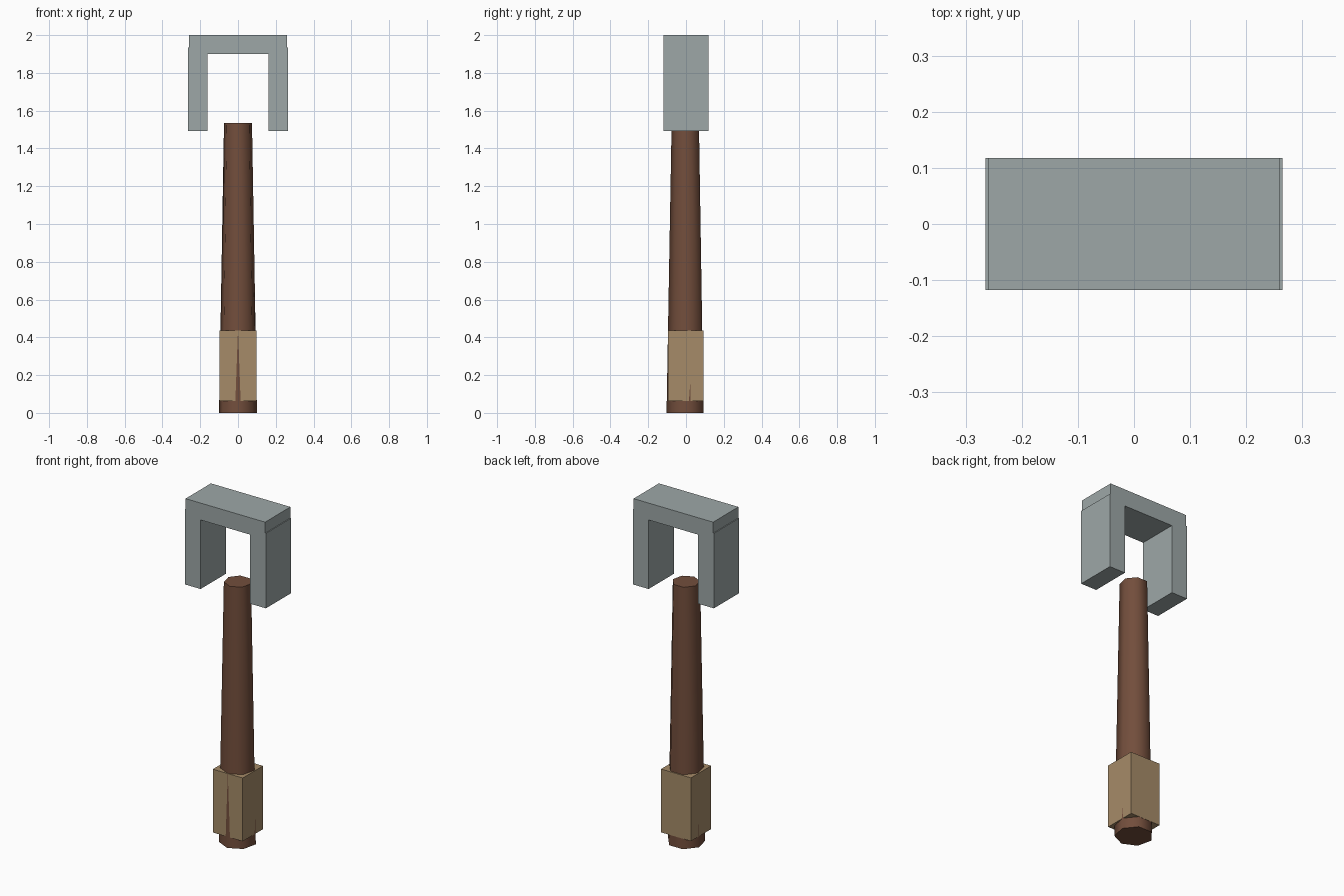
import bpy, math

if "Cube" in bpy.data.objects:
    bpy.data.objects.remove(bpy.data.objects["Cube"])


def material(name, rgb):
    m = bpy.data.materials.new(name)
    m.diffuse_color = (*rgb, 1)
    m.use_nodes = True
    m.node_tree.nodes["Principled BSDF"].inputs["Base Color"].default_value = m.diffuse_color
    return m


steel = material("steel", (0.34, 0.39, 0.39))
wood = material("wood", (0.17, 0.076, 0.045))
leather = material("leather", (0.38, 0.26, 0.14))


def box(name, lo, hi, mat):
    centre = [(a + b) / 2 for a, b in zip(lo, hi)]
    bpy.ops.mesh.primitive_cube_add(size=1, location=centre)
    ob = bpy.context.object
    ob.name = name
    ob.scale = [b - a for a, b in zip(lo, hi)]
    bpy.ops.object.transform_apply(location=False, rotation=False, scale=True)
    ob.data.materials.append(mat)
    return ob


# Tapered seven-sided handle with one corner facing the front
H = 1.535
bpy.ops.mesh.primitive_cone_add(vertices=7, radius1=0.103, radius2=0.076, depth=H,
                                location=(0, 0, H / 2), rotation=(0, 0, math.pi))
handle = bpy.context.object
handle.name = "handle"
bpy.ops.object.transform_apply(location=False, rotation=True, scale=False)
handle.data.materials.append(wood)
bpy.ops.object.shade_smooth_by_angle(angle=math.radians(60))

# Square grip wrapped round the handle
box("grip", (-0.0977, -0.0952, 0.062), (0.0977, 0.093, 0.436), leather)

# Head: crossbar and two hanging blocks
D = 0.118
box("head_crossbar", (-0.26, -D, 1.9), (0.26, D, 2.0), steel)
for side, x0, x1 in (("left", -0.265, -0.162), ("right", 0.162, 0.265)):
    box("head_block_" + side, (x0, -D, 1.492), (x1, D, 1.935), steel)
